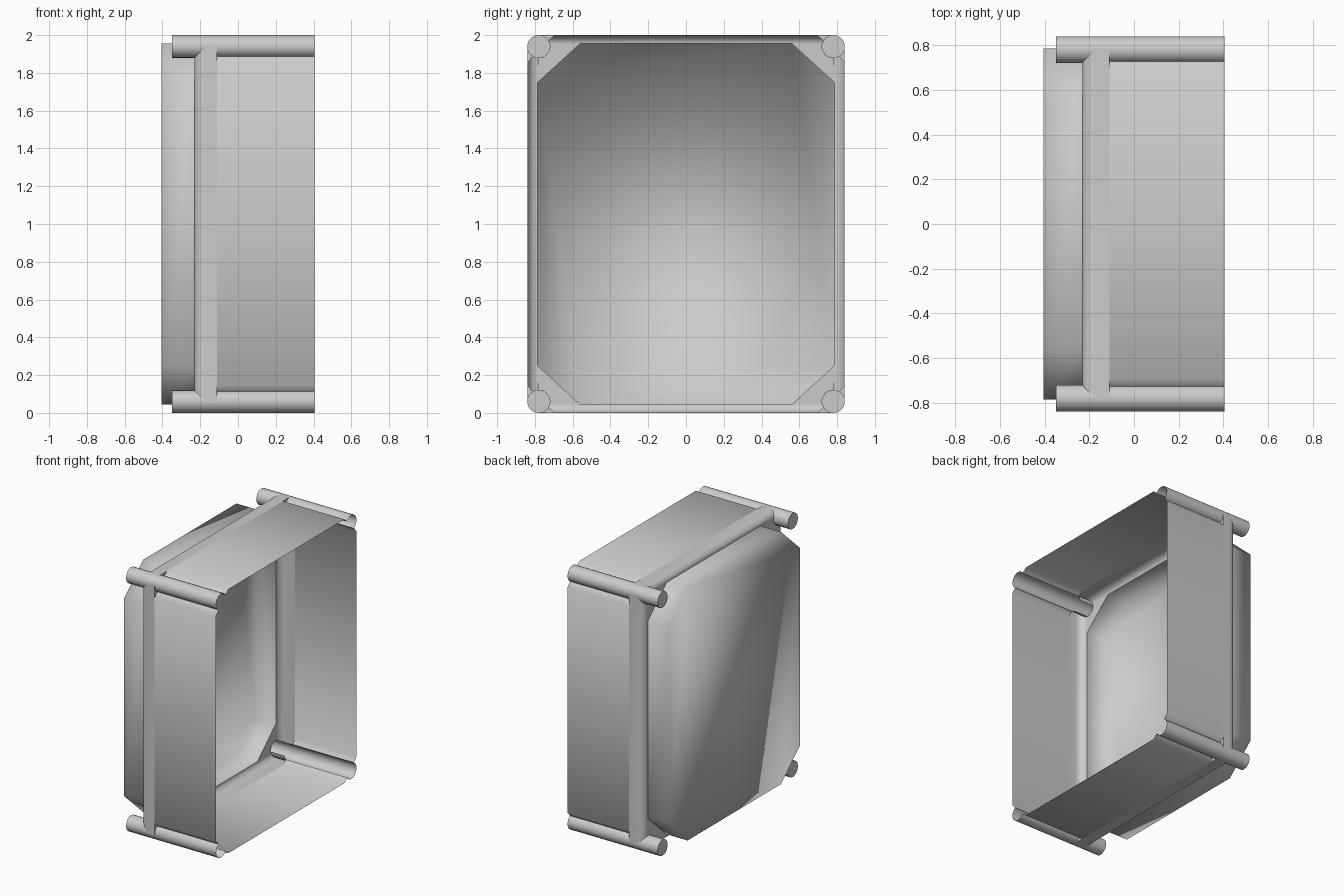
import bpy, bmesh
from math import sin, cos, pi, sqrt, radians

if "Cube" in bpy.data.objects:
    bpy.data.objects.remove(bpy.data.objects["Cube"])

grey = bpy.data.materials.new("plain grey")
grey.use_nodes = True
grey.diffuse_color = (0.6, 0.6, 0.6, 1)
grey.node_tree.nodes["Principled BSDF"].inputs["Base Color"].default_value = (0.6, 0.6, 0.6, 1)

HALF = (0.84, 1.0)          # outer half width and half height
PANEL = (0.785, 0.955)      # half size of the recessed panel
CUT = (0.56, 0.75)          # where the panel corners are cut
R = 0.06                    # corner tube radius
POST = (HALF[0] - R, HALF[1] - R)
RIM, STEP, LEDGE, TUBE_END, BACK = 0.405, -0.11, -0.23, -0.35, -0.405


def build(name, faces, angle, mirrored=True):
    """Mesh from a list of faces, mirrored into all four corners if asked."""
    bm = bmesh.new()
    for pts in faces:
        bm.faces.new([bm.verts.new(p) for p in pts])
    bmesh.ops.remove_doubles(bm, verts=bm.verts, dist=0.0005)
    bmesh.ops.recalc_face_normals(bm, faces=bm.faces)
    mesh = bpy.data.meshes.new(name)
    bm.to_mesh(mesh)
    bm.free()
    mesh.materials.append(grey)
    ob = bpy.data.objects.new(name, mesh)
    ob.location.z = 1
    bpy.context.collection.objects.link(ob)
    bpy.ops.object.select_all(action='DESELECT')
    ob.select_set(True)
    bpy.context.view_layer.objects.active = ob
    if mirrored:
        mod = ob.modifiers.new("corners", 'MIRROR')
        mod.use_axis = (False, True, True)
        mod.merge_threshold = 0.0005
        bpy.ops.object.modifier_apply(modifier=mod.name)
    if angle:
        bpy.ops.object.shade_smooth_by_angle(angle=radians(angle))
    else:
        bpy.ops.object.shade_smooth()
    return ob


def strip(a, b):
    """Quads between two point rows of equal length."""
    return [(a[i], a[i + 1], b[i + 1], b[i]) for i in range(len(a) - 1)]


def arc(x, start, end, n):
    """Arc of the corner tube, at depth x."""
    return [(x, POST[0] + R * cos(start + (end - start) * i / n),
             POST[1] + R * sin(start + (end - start) * i / n)) for i in range(n + 1)]


# Walls: a plain back band with rounded edge, and a front part dipping to the tubes
def wall(name, s):
    def at(x, w, along):
        return (x, w, along) if s == 0 else (x, along, w)

    def reach(w):
        return POST[1 - s] - sqrt(max(0, R * R - (w - POST[s]) ** 2))

    inset = HALF[s] - PANEL[s]
    prof = []
    for i in range(9):
        t = i / 8 * pi / 2
        prof.append((LEDGE + R * (1 - cos(t)), PANEL[s] + inset * sin(t)))
    prof.append((STEP, HALF[s]))
    faces = strip([at(x, w, 0) for x, w in prof], [at(x, w, reach(w)) for x, w in prof])

    bend = POST[1 - s] - 0.085
    lip = [(HALF[s], 0), (HALF[s], bend),
           (POST[s] + R * sin(pi / 6), POST[1 - s] - R * cos(pi / 6))]
    faces += strip([at(STEP, *p) for p in lip], [at(RIM, *p) for p in lip])
    curve = [(POST[s] + R * sin(pi / 6 * (1 + i / 2)),
              POST[1 - s] - R * cos(pi / 6 * (1 + i / 2))) for i in range(5)]
    faces.append([at(STEP, HALF[s], bend)] + [at(STEP, *p) for p in curve])
    build(name, faces, 50)


wall("side_walls", 0)
wall("top_and_bottom_walls", 1)

# Corner tubes: open grooves along the box, closed studs behind the ledge
groove = (-pi / 3, 5 * pi / 6, 14)
tubes = strip(arc(RIM, *groove), arc(STEP, *groove))
collar = (-pi / 2, pi, 18)
tubes += strip(arc(STEP, *collar), arc(LEDGE, *collar))
whole = (-pi / 2, 3 * pi / 2, 24)
tubes += strip(arc(LEDGE, *whole), arc(TUBE_END, *whole))
tubes.append(arc(TUBE_END, *whole)[:-1])
build("corner_tubes", tubes, 40)

# Corner ledges between the cut panel corners and the tubes
ledge = [(LEDGE, CUT[0], PANEL[1])] + arc(LEDGE, pi - 0.25, 3 * pi / 2 + 0.08, 8) \
    + [(LEDGE, PANEL[0], CUT[1])]
build("corner_ledges", [ledge], 30)

# Recessed eight-sided back panel with its short walls
quarter = [(PANEL[0], CUT[1]), (CUT[0], PANEL[1])]
outline = []
for sy, sz in ((1, 1), (-1, 1), (-1, -1), (1, -1)):
    pts = quarter if sy * sz > 0 else quarter[::-1]
    outline += [(sy * a, sz * b) for a, b in pts]
front = [(LEDGE, a, b) for a, b in outline]
rear = [(BACK, a, b) for a, b in outline]
build("back_panel", strip(front + front[:1], rear + rear[:1]) + [rear], 0, mirrored=False)
